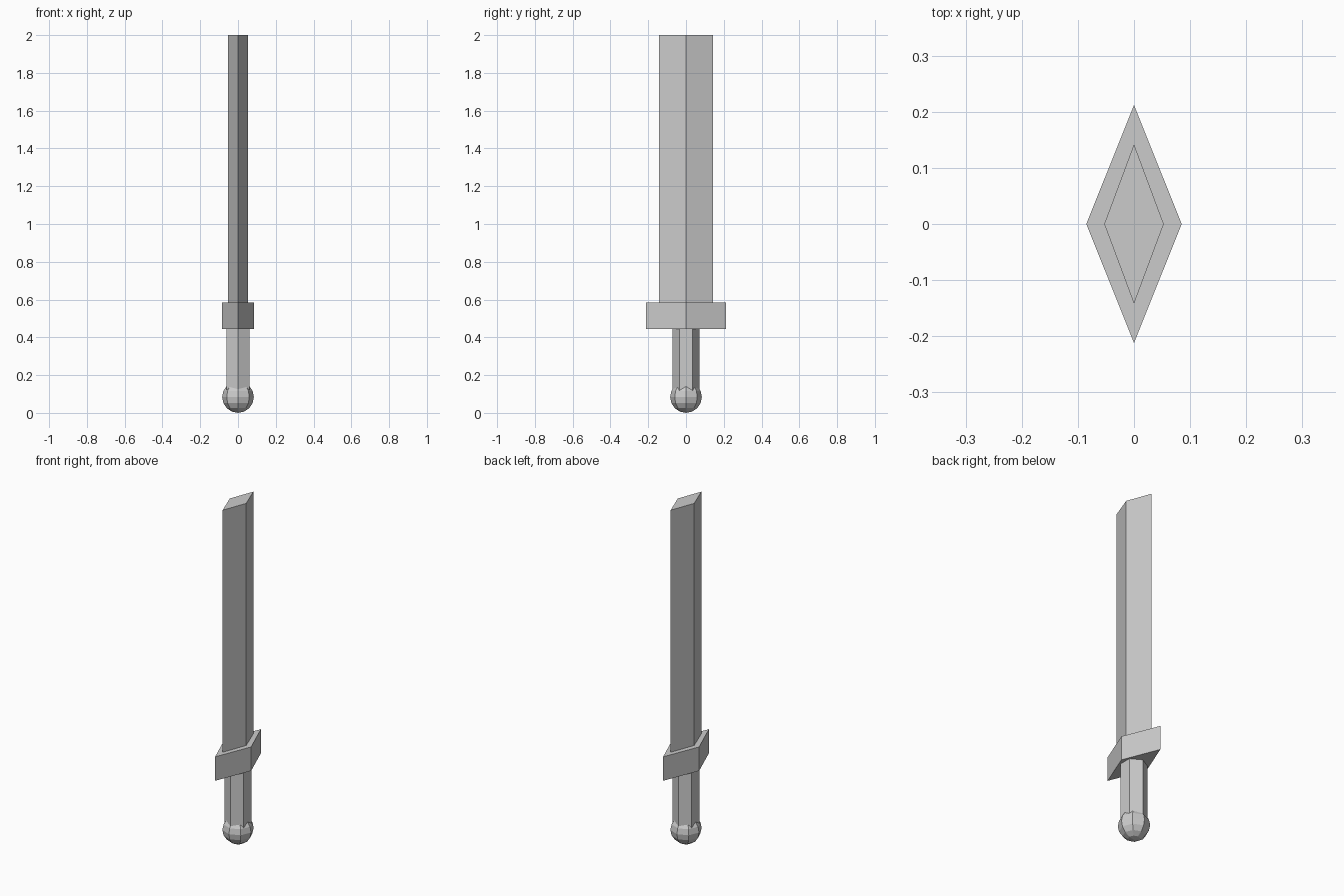
import bpy
import math

cube = bpy.data.objects.get("Cube")
if cube:
    bpy.data.objects.remove(cube, do_unlink=True)

steel = bpy.data.materials.new("light_grey")
steel.use_nodes = True
colour = (0.6, 0.6, 0.6, 1)
steel.diffuse_color = colour
steel.node_tree.nodes["Principled BSDF"].inputs["Base Color"].default_value = colour


def finish(name):
    obj = bpy.context.object
    obj.name = name
    obj.data.materials.append(steel)
    return obj


def prism(name, sides, half_x, half_y, bottom, top):
    """Upright prism with corners on the y axis."""
    bpy.ops.mesh.primitive_cylinder_add(
        vertices=sides, radius=1, depth=top - bottom,
        location=(0, 0, (bottom + top) / 2))
    obj = finish(name)
    obj.scale = (half_x, half_y, 1)
    return obj


# Diamond-section blade and crossguard
prism("blade", 4, 0.053, 0.142, 0.585, 2.0)
prism("crossguard", 4, 0.085, 0.212, 0.445, 0.585)

# Six-sided grip running down into the pommel
prism("grip", 6, 0.071, 0.071, 0.085, 0.445)

# Faceted ball pommel
bpy.ops.mesh.primitive_uv_sphere_add(
    segments=8, ring_count=8, radius=0.084, location=(0, 0, 0.084))
finish("pommel")
